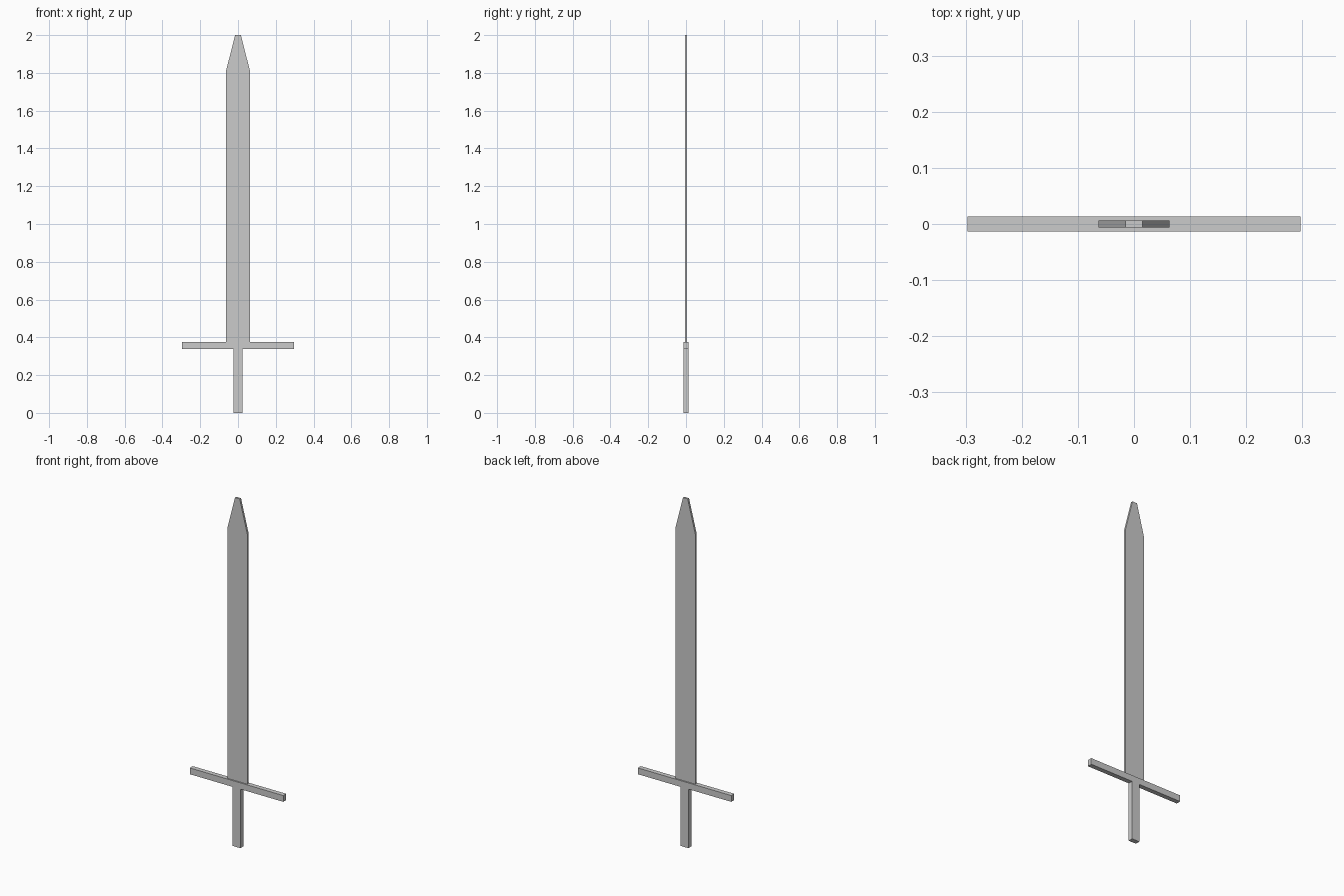
import bpy
import bmesh

if "Cube" in bpy.data.objects:
    bpy.data.objects.remove(bpy.data.objects["Cube"])


def extruded_profile(name, half_profile, half_depth):
    """Mirror a right-hand (x, z) outline across x = 0 and extrude it along y."""
    outline = half_profile + [(-x, z) for x, z in reversed(half_profile)]
    bm = bmesh.new()
    face = bm.faces.new([bm.verts.new((x, -half_depth, z)) for x, z in outline])
    result = bmesh.ops.extrude_face_region(bm, geom=[face], use_keep_orig=True)
    moved = [v for v in result["geom"] if isinstance(v, bmesh.types.BMVert)]
    bmesh.ops.translate(bm, verts=moved, vec=(0, 2 * half_depth, 0))
    bmesh.ops.recalc_face_normals(bm, faces=bm.faces)
    mesh = bpy.data.meshes.new(name)
    bm.to_mesh(mesh)
    bm.free()
    obj = bpy.data.objects.new(name, mesh)
    bpy.context.collection.objects.link(obj)
    return obj


# Grip and crossguard share one T-shaped slab
extruded_profile("hilt", [(0.024, 0), (0.024, 0.339), (0.297, 0.339), (0.297, 0.375)], 0.0135)

# Thin flat blade with a blunt tapered tip
extruded_profile("blade", [(0.063, 0.373), (0.063, 1.812), (0.015, 2.0)], 0.006)
